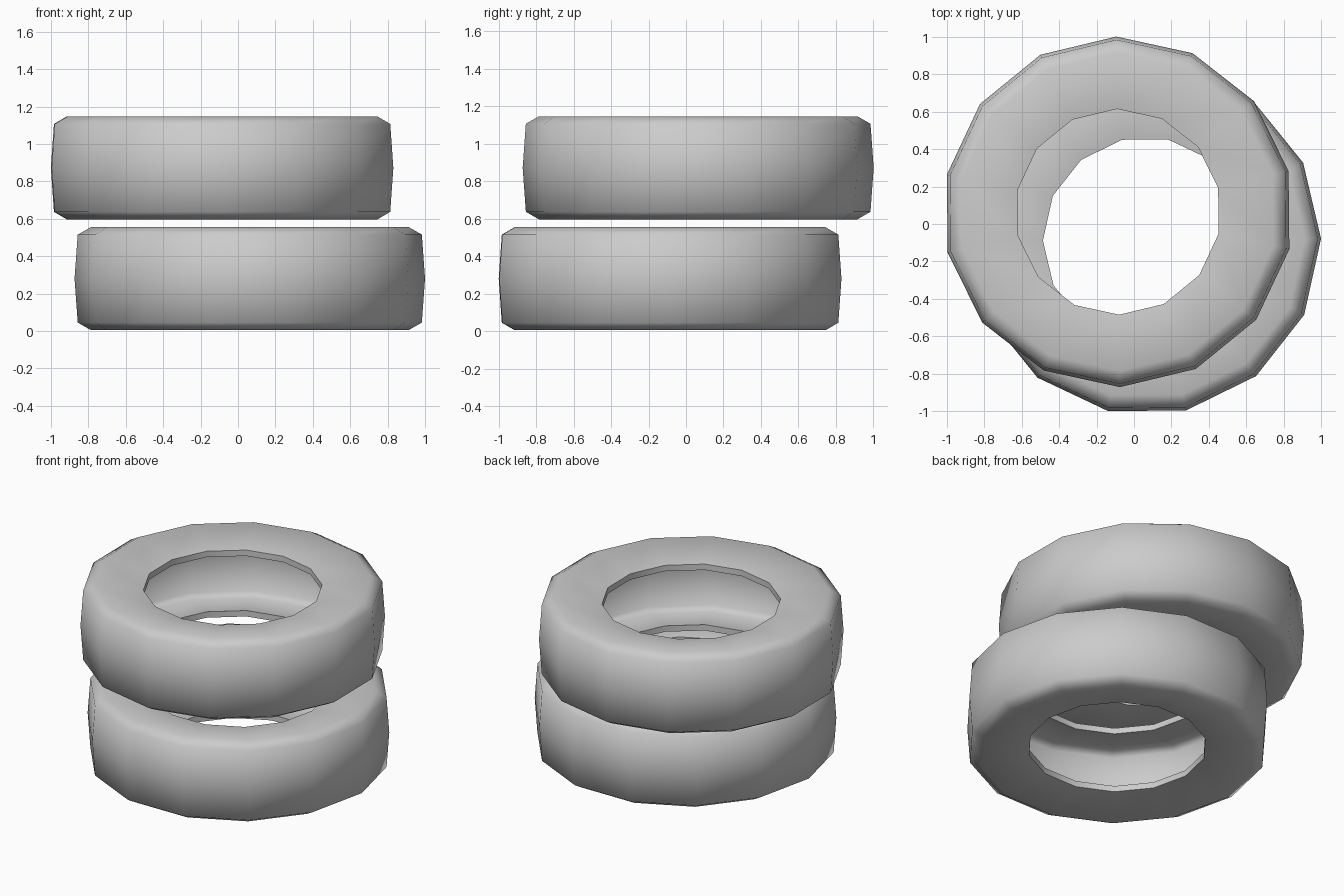
import bpy, bmesh
from math import cos, sin, pi, radians

if "Cube" in bpy.data.objects:
    bpy.data.objects.remove(bpy.data.objects["Cube"])

SIDES = 14

# Closed cross-section (radius, height): outer skin, then inner skin of the hollow carcass
PROFILE = [
    (0.55, 0.05), (0.85, 0.0), (0.92, 0.04), (0.937, 0.275),
    (0.92, 0.51), (0.85, 0.55), (0.55, 0.50),
    (0.55, 0.46), (0.84, 0.508), (0.882, 0.48), (0.897, 0.275),
    (0.882, 0.07), (0.84, 0.042), (0.55, 0.09),
]


def make_tyre(name, location, phase):
    """Revolve the cross-section into a hollow tyre."""
    bm = bmesh.new()
    rings = []
    for i in range(SIDES):
        a = phase + 2 * pi * i / SIDES
        rings.append([bm.verts.new((r * cos(a), r * sin(a), z)) for r, z in PROFILE])
    n = len(PROFILE)
    for i in range(SIDES):
        a, b = rings[i], rings[(i + 1) % SIDES]
        for j in range(n):
            k = (j + 1) % n
            bm.faces.new((a[j], b[j], b[k], a[k]))
    bmesh.ops.recalc_face_normals(bm, faces=bm.faces)
    mesh = bpy.data.meshes.new(name)
    bm.to_mesh(mesh)
    bm.free()
    obj = bpy.data.objects.new(name, mesh)
    obj.location = location
    bpy.context.collection.objects.link(obj)

    # Smooth tread and sidewalls, crisp bead edges around the hole
    bpy.ops.object.select_all(action='DESELECT')
    obj.select_set(True)
    bpy.context.view_layer.objects.active = obj
    bpy.ops.object.shade_smooth_by_angle(angle=radians(65))
    return obj


# Two loosely stacked tyres
make_tyre("lower_tyre", (0.063, -0.085, 0.005), radians(0.4))
make_tyre("upper_tyre", (-0.085, 0.065, 0.597), radians(90.6))
